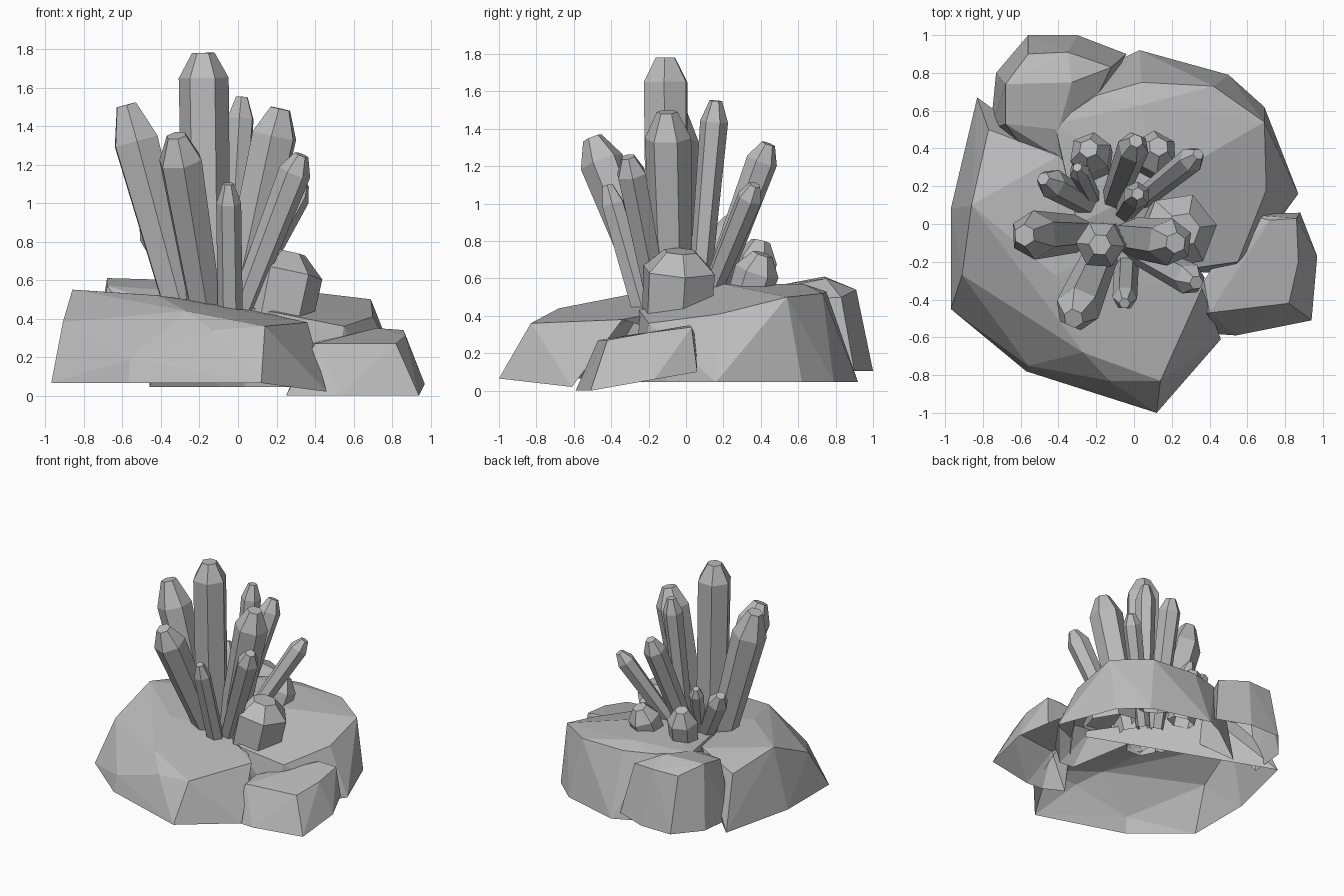
import bpy
import bmesh
import math
from mathutils import Vector

default_cube = bpy.data.objects.get("Cube")
if default_cube:
    bpy.data.objects.remove(default_cube, do_unlink=True)

# One plain grey for stone and crystals
grey = bpy.data.materials.new("stone_grey")
grey.use_nodes = True
grey.diffuse_color = (0.5, 0.5, 0.5, 1)
shader = next(n for n in grey.node_tree.nodes if n.type == "BSDF_PRINCIPLED")
shader.inputs["Base Color"].default_value = grey.diffuse_color
shader.inputs["Roughness"].default_value = 0.8


def add_object(name, bm):
    """Turn a bmesh into a flat-shaded object of the grey material."""
    mesh = bpy.data.meshes.new(name)
    bm.to_mesh(mesh)
    bm.free()
    mesh.materials.append(grey)
    obj = bpy.data.objects.new(name, mesh)
    bpy.context.collection.objects.link(obj)
    return obj


def boulder(name, foot_height, foot, top):
    """Faceted rock shell: hull of a foot outline and top corners, open below."""
    bm = bmesh.new()
    for x, y in foot:
        bm.verts.new((x, y, foot_height))
    for corner in top:
        bm.verts.new(corner)
    bmesh.ops.convex_hull(bm, input=bm.verts[:])
    bmesh.ops.dissolve_limit(bm, angle_limit=math.radians(2),
                             verts=bm.verts[:], edges=bm.edges[:])
    bmesh.ops.recalc_face_normals(bm, faces=bm.faces[:])
    bm.normal_update()
    underside = [f for f in bm.faces if f.normal.z < -0.3]
    bmesh.ops.delete(bm, geom=underside, context="FACES")
    loose = [v for v in bm.verts if not v.link_faces]
    bmesh.ops.delete(bm, geom=loose, context="VERTS")
    return add_object(name, bm)


def crystal(name, base, tip, radius, taper=0.75, point=1.15, turn=0.0):
    """Six-sided column from base to tip with a bevelled, blunt point."""
    base, tip = Vector(base), Vector(tip)
    axis = tip - base
    length = axis.length
    spin = axis.to_track_quat("Z", "Y")
    bm = bmesh.new()
    rings = []
    profile = ((0, taper), (length - point * radius, 1), (length, 0.45))
    for height, scale in profile:
        ring = []
        for side in range(6):
            angle = turn + side * math.tau / 6
            local = Vector((math.cos(angle) * radius * scale,
                            math.sin(angle) * radius * scale, height))
            ring.append(bm.verts.new(base + spin @ local))
        rings.append(ring)
    for lower, upper in zip(rings, rings[1:]):
        for i in range(6):
            j = (i + 1) % 6
            bm.faces.new((lower[i], lower[j], upper[j], upper[i]))
    bm.faces.new(rings[-1])
    return add_object(name, bm)


# Rock base: four overlapping boulders
boulder("front_boulder", foot_height=0.065,
        foot=[(-.83, .67), (-.97, .08), (-.97, -.45), (-.57, -.78),
              (.12, -1)],
        top=[(-.91, -.27, .38), (-.86, .1, .55), (-.77, .5, .46),
             (-.42, -.27, .52), (-.27, -.68, .44), (-.13, -.83, .34),
             (-.56, -.75, .19), (.14, -.83, .36), (.36, -.34, .38),
             (.46, -.61, .02), (-.4, .36, .52), (-.05, -.1, .47)])
boulder("back_boulder", foot_height=0.045,
        foot=[(-.46, .6), (-.1, .86), (.03, .92), (.5, .79), (.69, .62),
              (.87, .16), (.68, -.1), (.5, -.26), (.38, -.25)],
        top=[(-.42, .53, .55), (-.2, .68, .54), (.04, .75, .53),
             (.04, .63, .57), (.42, .73, .52), (.69, .54, .5),
             (.7, .18, .41), (.55, -.2, .36), (.2, -.25, .43),
             (-.3, 0, .52), (.1, .2, .57)])
boulder("back_right_boulder", foot_height=0.105,
        foot=[(-.56, 1), (-.3, 1), (-.04, .9), (-.73, .8), (-.76, .5)],
        top=[(-.35, .91, .54), (-.12, .83, .5), (-.56, .9, .54),
             (-.68, .74, .61), (-.68, .53, .57), (-.6, .42, .47),
             (-.36, .33, .47), (-.4, .5, .55), (-.33, .75, .6)])
boulder("left_boulder", foot_height=0,
        foot=[(.25, -.5), (.4, -.58), (.54, -.59), (.94, -.51)],
        top=[(.37, -.3, .27), (.4, -.47, .27), (.82, -.42, .27),
             (.87, -.2, .31), (.86, .03, .34), (.72, .02, .35),
             (.97, -.17, .06), (.88, .06, .1), (.6, .05, .3)])

# Long crystals fanning out of the middle
crystal("tall_crystal", base=(-.16, -.1, .35), tip=(-.18, -.11, 1.78),
        radius=.13, taper=.95, point=1)
crystal("right_crystal", base=(-.28, -.05, .4), tip=(-.58, -.06, 1.51),
        radius=.13, point=1.5)
crystal("left_crystal", base=(-.02, -.07, .4), tip=(.22, -.1, 1.49),
        radius=.125, taper=.85)
crystal("front_right_crystal", base=(-.16, -.13, .4),
        tip=(-.32, -.5, 1.35), radius=.12)
crystal("front_crystal", base=(-.04, -.22, .4), tip=(-.05, -.42, 1.1),
        radius=.065, taper=1, point=1.6)
crystal("front_left_crystal", base=(0, -.14, .4), tip=(.33, -.31, 1.25),
        radius=.085)
crystal("back_crystal", base=(-.05, .06, .4), tip=(.02, .16, 1.55),
        radius=.075, point=1.5)
crystal("rear_crystal", base=(-.12, .1, .4), tip=(.01, .44, 1.32),
        radius=.085)
crystal("rear_left_crystal", base=(-.02, .08, .4), tip=(.34, .37, 1.1),
        radius=.07)

# Short crystals at the back
crystal("short_right_crystal", base=(-.2, .08, .4), tip=(-.48, .24, .92),
        radius=.08)
crystal("short_rear_crystal", base=(-.2, .1, .4), tip=(-.3, .3, .95),
        radius=.055)

# Stubby crystals low on the rock
crystal("left_stub", base=(.19, -.05, .4), tip=(.26, -.03, .745),
        radius=.205, taper=.97, point=.5, turn=.4)
crystal("rear_left_stub", base=(.07, .3, .4), tip=(.13, .41, .73),
        radius=.12, taper=.9, point=.8)
crystal("rear_right_stub", base=(-.2, .3, .4), tip=(-.24, .4, .8),
        radius=.115, taper=.9, point=.9)
